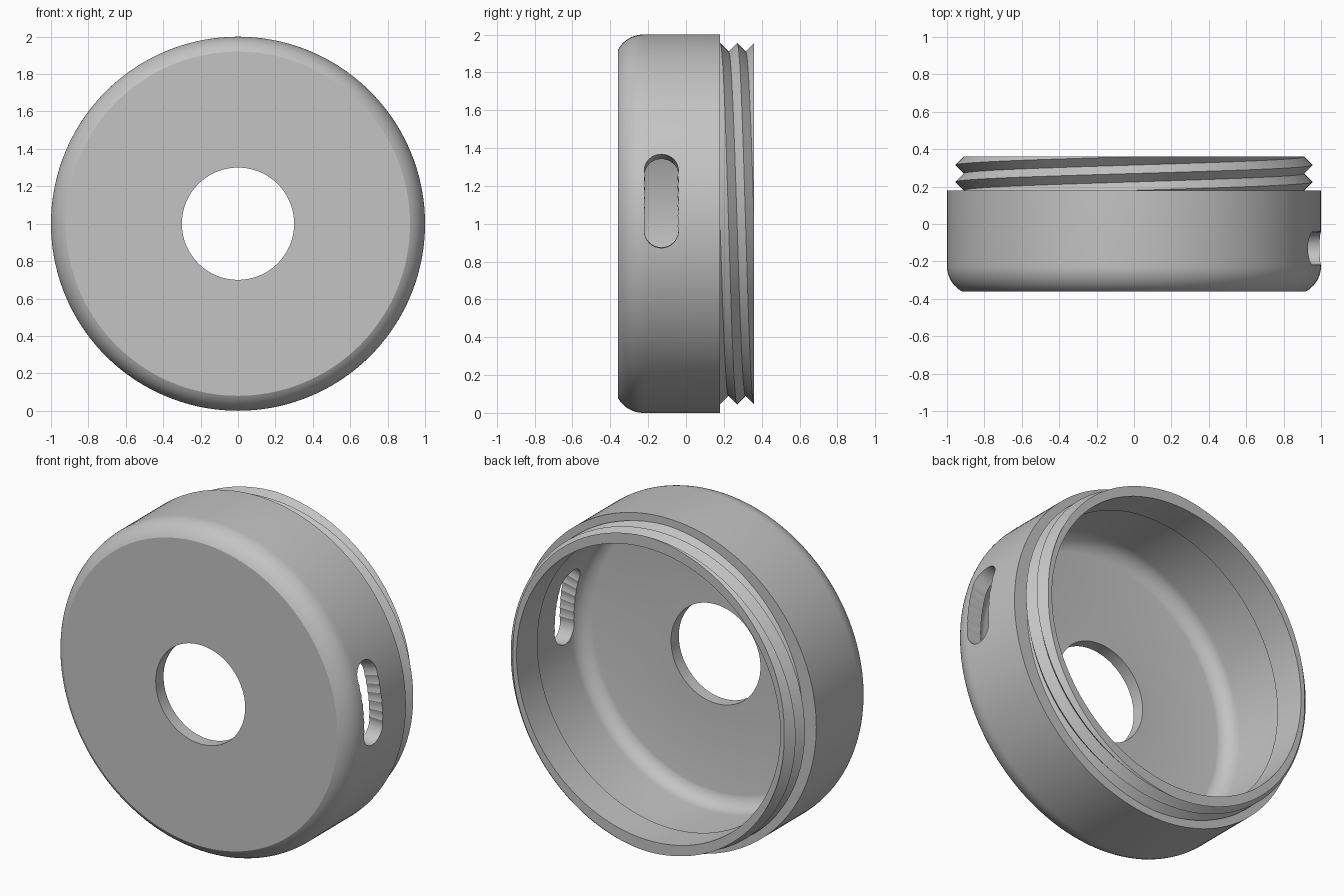
import bpy, bmesh, math
from mathutils import Matrix

if "Cube" in bpy.data.objects:
    bpy.data.objects.remove(bpy.data.objects["Cube"], do_unlink=True)

SEG = 144
BACK, SHOULDER, FRONT = 0.36, 0.18, -0.36
BORE, POCKET = 0.885, 0.91

grey = bpy.data.materials.new("plain_grey")
grey.use_nodes = True
grey.diffuse_color = (0.55, 0.55, 0.55, 1)
grey.node_tree.nodes["Principled BSDF"].inputs["Base Color"].default_value = grey.diffuse_color


def add_object(name, bm):
    mesh = bpy.data.meshes.new(name)
    bm.to_mesh(mesh)
    bm.free()
    mesh.materials.append(grey)
    obj = bpy.data.objects.new(name, mesh)
    bpy.context.collection.objects.link(obj)
    return obj


def point(r, angle, y):
    return (r * math.cos(angle), y, 1 + r * math.sin(angle))


def corner(r_wall, r_face, y_wall, y_face, steps=10):
    """Arc tangent to the side wall that meets the face at an edge."""
    dr, dy = r_wall - r_face, y_wall - y_face
    phi = 2 * math.atan2(dr, dy)
    radius = dy / math.sin(phi)
    return [(r_wall - radius * (1 - math.cos(phi * i / steps)),
             y_wall - radius * math.sin(phi * i / steps)) for i in range(steps + 1)]


def lathe(name, profile):
    """Closed (radius, y) profile turned round the y axis."""
    bm = bmesh.new()
    rings = [[bm.verts.new(point(r, 2 * math.pi * i / SEG, y)) for r, y in profile]
             for i in range(SEG)]
    n = len(profile)
    for i in range(SEG):
        a, b = rings[i], rings[(i + 1) % SEG]
        for j in range(n):
            k = (j + 1) % n
            bm.faces.new((a[j], a[k], b[k], b[j]))
    bmesh.ops.recalc_face_normals(bm, faces=bm.faces)
    return add_object(name, bm)


def smooth(obj):
    bpy.ops.object.select_all(action="DESELECT")
    obj.select_set(True)
    bpy.context.view_layer.objects.active = obj
    bpy.ops.object.shade_smooth_by_angle(angle=math.radians(25))


# Cup housing: front plate with a hole, rounded corner, wall and shoulder
outer = corner(1.0, 0.92, -0.225, FRONT)[::-1]
inner = corner(POCKET, 0.83, -0.19, -0.285)
housing = lathe("housing", [(0.3, FRONT)] + outer
                + [(1.0, SHOULDER), (BORE, SHOULDER), (BORE, 0.16), (POCKET, 0.16)]
                + inner + [(0.3, -0.285)])

# Side slot: overlapping radial drill holes
cutters = []
for i in range(7):
    angle = math.radians(-2.2 + 3.1 * i)
    bm = bmesh.new()
    turn = Matrix.Rotation(math.pi / 2 - angle, 4, "Y")
    place = Matrix.Translation(point(0.95, angle, -0.13))
    bmesh.ops.create_cone(bm, cap_ends=True, segments=32, radius1=0.09, radius2=0.09,
                          depth=0.4, matrix=place @ turn)
    drill = add_object("slot_cutter", bm)
    drill.hide_render = True
    cutters.append(drill)
    cut = housing.modifiers.new("slot", "BOOLEAN")
    cut.operation, cut.solver, cut.object = "DIFFERENCE", "EXACT", drill

bpy.context.view_layer.update()
cut_mesh = bpy.data.meshes.new_from_object(
    housing.evaluated_get(bpy.context.evaluated_depsgraph_get()))
housing.modifiers.clear()
housing.data = cut_mesh
for drill in cutters:
    bpy.data.objects.remove(drill, do_unlink=True)
smooth(housing)

# Threaded neck: two-start helical ridge trimmed at both ends
PITCH = 0.09
bm = bmesh.new()
columns = []
for i in range(SEG + 1):
    t = i / SEG
    columns.append([bm.verts.new(point(0.955 if j % 2 == 0 else 0.91, 2 * math.pi * t,
                                       0.045 + PITCH * (j / 2 - 2 * t)))
                    for j in range(14)])
for a, b in zip(columns, columns[1:]):
    for j in range(13):
        bm.faces.new((a[j], a[j + 1], b[j + 1], b[j]))
bmesh.ops.remove_doubles(bm, verts=bm.verts, dist=0.0005)
for y, side in ((BACK, 1), (SHOULDER - 0.002, -1)):
    bmesh.ops.bisect_plane(bm, geom=bm.verts[:] + bm.edges[:] + bm.faces[:], dist=1e-6,
                           plane_co=(0, y, 0), plane_no=(0, side, 0), clear_outer=True)

# End rim and bore of the neck
rim = [e for e in bm.edges if e.is_boundary
       and all(abs(v.co.y - BACK) < 1e-4 for v in e.verts)]
for y in (BACK, SHOULDER - 0.002):
    made = bmesh.ops.extrude_edge_only(bm, edges=rim)["geom"]
    for v in (g for g in made if isinstance(g, bmesh.types.BMVert)):
        angle = math.atan2(v.co.z - 1, v.co.x)
        v.co = point(BORE, angle, y)
    rim = [g for g in made if isinstance(g, bmesh.types.BMEdge) and g.is_boundary]
bmesh.ops.recalc_face_normals(bm, faces=bm.faces)
smooth(add_object("threaded_neck", bm))
